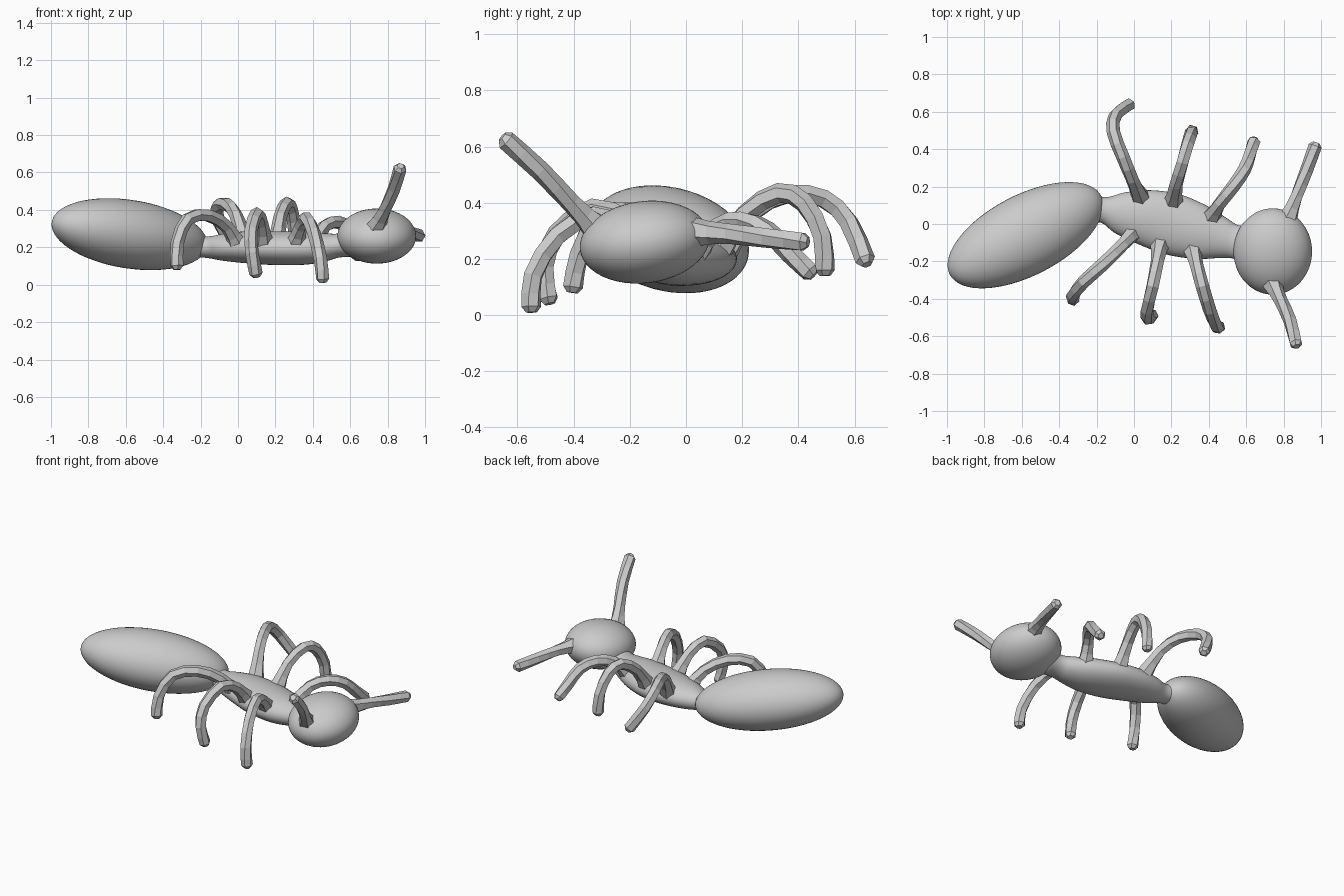
import bpy, bmesh, math
from mathutils import Vector, Matrix

if "Cube" in bpy.data.objects:
    bpy.data.objects.remove(bpy.data.objects["Cube"])

grey = bpy.data.materials.new("body_grey")
grey.diffuse_color = (0.6, 0.6, 0.6, 1)
grey.use_nodes = True
grey.node_tree.nodes["Principled BSDF"].inputs["Base Color"].default_value = grey.diffuse_color


def finish(bm, name, smooth):
    bmesh.ops.recalc_face_normals(bm, faces=bm.faces)
    me = bpy.data.meshes.new(name)
    bm.to_mesh(me)
    bm.free()
    me.materials.append(grey)
    for p in me.polygons:
        p.use_smooth = smooth
    ob = bpy.data.objects.new(name, me)
    bpy.context.collection.objects.link(ob)
    return ob


def ellipsoid(name, loc, radii, rot):
    bm = bmesh.new()
    bmesh.ops.create_uvsphere(bm, u_segments=48, v_segments=32, radius=1)
    # poles lie along the long x axis
    bm.transform(Matrix.Translation(loc) @ rot @ Matrix.Diagonal((*radii, 1))
                 @ Matrix.Rotation(math.pi / 2, 4, 'Y'))
    return finish(bm, name, True)


def skin(bm, rings):
    rings = [[bm.verts.new(p) for p in r] for r in rings]
    n = len(rings[0])
    for a, b in zip(rings, rings[1:]):
        for i in range(n):
            bm.faces.new((a[i], a[(i + 1) % n], b[(i + 1) % n], b[i]))
    bm.faces.new(rings[0])
    bm.faces.new(rings[-1])


def spline(pts, steps):
    """Catmull-Rom curve through the points."""
    p = [Vector(q) for q in pts]
    p = [2 * p[0] - p[1]] + p + [2 * p[-1] - p[-2]]
    out = []
    for a, b, c, d in zip(p, p[1:], p[2:], p[3:]):
        for k in range(steps):
            t = k / steps
            out.append(0.5 * (2 * b + (c - a) * t + (2 * a - 5 * b + 4 * c - d) * t * t
                              + (3 * b - a - 3 * c + d) * t ** 3))
    return out + [p[-2]]


def limb(name, pts, radius=0.036, sides=6):
    """Faceted tube, flared at the root and blunt at the tip."""
    path = spline(pts, 2)
    tip = (path[-1] - path[-2]).normalized() * 0.02
    path[-1] -= tip
    path.append(path[-1] + tip)
    rings, side, n = [], None, len(path)
    for i, c in enumerate(path):
        d = (path[min(i + 1, n - 1)] - path[max(i - 1, 0)]).normalized()
        side = d.orthogonal() if side is None else side - d * side.dot(d)
        side.normalize()
        up = d.cross(side)
        r = radius * (1.55 if i == 0 else 1.15 if i == 1 else 0.55 if i == n - 1 else 1)
        ring = []
        for k in range(sides):
            a = 2 * math.pi * k / sides + 0.12 * i
            ring.append(c + r * (side * math.cos(a) + up * math.sin(a)))
        rings.append(ring)
    bm = bmesh.new()
    skin(bm, rings)
    return finish(bm, name, False)


# abdomen
ellipsoid("abdomen", (-0.58, -0.06, 0.27), (0.46, 0.215, 0.183),
          Matrix.Rotation(math.radians(27.5), 4, 'Z') @ Matrix.Rotation(math.radians(8), 4, 'Y'))
# head
ellipsoid("head", (0.742, -0.147, 0.26), (0.21, 0.232, 0.146),
          Matrix.Rotation(math.radians(7), 4, 'X'))

# thorax: stations of x, y, z with half width and half height
stations = [((-0.24, 0.08, 0.21), 0.08, 0.06), ((-0.16, 0.075, 0.2), 0.07, 0.058),
            ((-0.08, 0.06, 0.2), 0.11, 0.072), ((0.04, 0.04, 0.2), 0.145, 0.085),
            ((0.2, 0.0, 0.195), 0.165, 0.09), ((0.36, -0.045, 0.195), 0.145, 0.088),
            ((0.47, -0.075, 0.2), 0.11, 0.075), ((0.54, -0.095, 0.21), 0.09, 0.065),
            ((0.62, -0.11, 0.23), 0.1, 0.08)]
centres = spline([s[0] for s in stations], 4)
sizes = spline([(s[1], s[2], 0) for s in stations], 4)
axis = Vector((0.22, 0.975, 0))
rings = [[c + axis * s.x * math.cos(k * math.pi / 16) + Vector((0, 0, s.y * math.sin(k * math.pi / 16)))
          for k in range(32)] for c, s in zip(centres, sizes)]
bm = bmesh.new()
skin(bm, rings)
finish(bm, "thorax", True)

# legs, each from the thorax up over the knee and down to the foot
limb("front_leg_near", [(0.31, -0.13, 0.22), (0.335, -0.22, 0.31), (0.365, -0.33, 0.355),
                        (0.405, -0.46, 0.28), (0.44, -0.545, 0.14), (0.455, -0.55, 0.01)])
limb("middle_leg_near", [(0.14, -0.1, 0.22), (0.125, -0.2, 0.33), (0.1, -0.33, 0.38),
                         (0.07, -0.46, 0.29), (0.075, -0.505, 0.17), (0.1, -0.485, 0.04)])
limb("rear_leg_near", [(0.0, -0.04, 0.21), (-0.06, -0.11, 0.31), (-0.16, -0.21, 0.37),
                       (-0.27, -0.31, 0.35), (-0.325, -0.38, 0.22), (-0.325, -0.405, 0.08)])
limb("front_leg_far", [(0.41, 0.03, 0.22), (0.46, 0.11, 0.31), (0.53, 0.2, 0.335),
                       (0.59, 0.29, 0.3), (0.62, 0.37, 0.22), (0.645, 0.455, 0.14)])
limb("middle_leg_far", [(0.21, 0.11, 0.22), (0.225, 0.21, 0.36), (0.26, 0.33, 0.435),
                        (0.285, 0.42, 0.4), (0.305, 0.485, 0.28), (0.31, 0.495, 0.14)])
limb("rear_leg_far", [(0.04, 0.13, 0.22), (-0.01, 0.24, 0.37), (-0.06, 0.36, 0.43),
                      (-0.11, 0.49, 0.415), (-0.1, 0.58, 0.33), (-0.015, 0.645, 0.18)])

# antennae
limb("raised_antenna", [(0.74, -0.32, 0.31), (0.785, -0.41, 0.4),
                        (0.835, -0.52, 0.515), (0.87, -0.655, 0.635)])
limb("level_antenna", [(0.82, 0.02, 0.295), (0.87, 0.15, 0.29),
                       (0.92, 0.28, 0.275), (0.975, 0.435, 0.26)])
